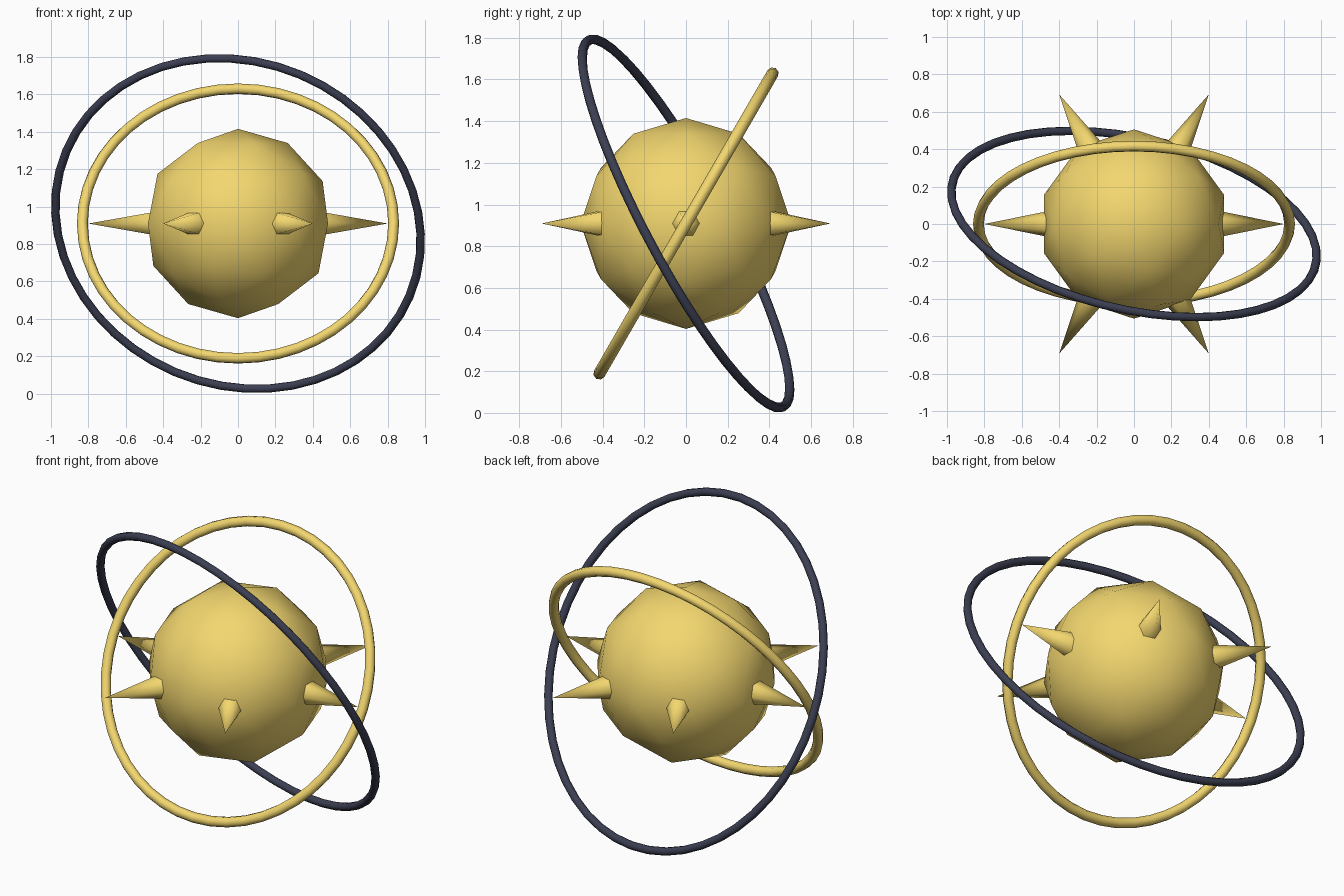
import bpy
from math import radians, cos, sin

if "Cube" in bpy.data.objects:
    bpy.data.objects.remove(bpy.data.objects["Cube"])

CENTRE_Z = 0.909


def material(name, colour):
    m = bpy.data.materials.new(name)
    m.diffuse_color = colour
    m.use_nodes = True
    m.node_tree.nodes["Principled BSDF"].inputs["Base Color"].default_value = m.diffuse_color
    return m


gold = material("gold", (0.90, 0.68, 0.16, 1))
dark = material("dark_metal", (0.045, 0.05, 0.085, 1))


def finish(name, mat):
    ob = bpy.context.object
    ob.name = name
    ob.data.materials.append(mat)
    bpy.ops.object.shade_smooth()
    return ob


def ring(name, mat, major, minor, rotation):
    bpy.ops.mesh.primitive_torus_add(
        major_radius=major, minor_radius=minor, major_segments=48,
        minor_segments=8, location=(0, 0, CENTRE_Z), rotation=rotation)
    return finish(name, mat)


# Faceted core ball
bpy.ops.mesh.primitive_ico_sphere_add(subdivisions=2, radius=0.506,
                                      location=(0, 0, CENTRE_Z))
finish("core", gold)

# Six spikes around the equator, bases sunk into the core
TIP, BASE = 0.80, 0.40
for i in range(6):
    a = radians(60 * i)
    mid = (TIP + BASE) / 2
    bpy.ops.mesh.primitive_cone_add(
        vertices=6, radius1=0.081, radius2=0, depth=TIP - BASE,
        location=(mid * cos(a), mid * sin(a), CENTRE_Z),
        rotation=(0, radians(90), a))
    spike = finish(f"spike_{i + 1}", gold)
    bpy.ops.object.shade_smooth_by_angle(angle=radians(65))

# Two tilted orbit rings
ring("inner_ring", gold, 0.832, 0.029, (radians(60), 0, 0))
ring("outer_ring", dark, 0.996, 0.023, (radians(-60), 0.4, 0))
